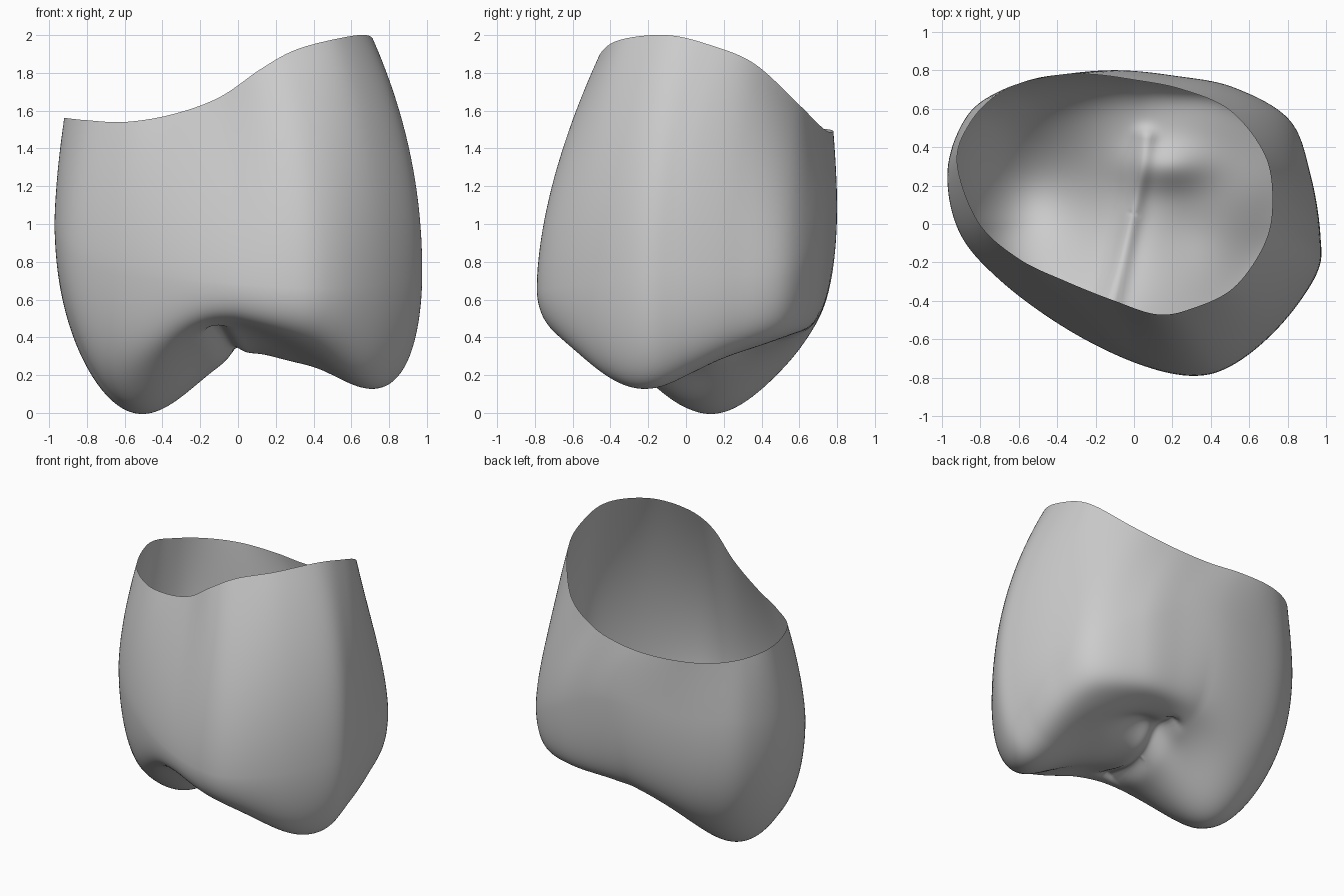
import bpy
import bmesh
from math import exp, pi, sin, sqrt
from mathutils import Vector

default_cube = bpy.data.objects.get("Cube")
if default_cube:
    bpy.data.objects.remove(default_cube, do_unlink=True)

SEGMENTS = 160
WALL_ROWS = 20
CAP_ROWS = 64
CENTRE = Vector((0, 0.05, 0))

# Open upper rim, counter-clockwise from the left side
RIM = [(.72, .12, 1.95), (.68, .36, 1.85), (.5, .59, 1.64), (.25, .7, 1.53),
       (0, .75, 1.49), (-.25, .78, 1.49), (-.5, .76, 1.5), (-.7, .68, 1.51),
       (-.85, .53, 1.53), (-.92, .32, 1.56), (-.81, .01, 1.55), (-.6, -.18, 1.54),
       (-.35, -.3, 1.58), (-.1, -.4, 1.67), (.12, -.47, 1.82), (.3, -.44, 1.92),
       (.52, -.33, 1.98), (.68, -.1, 2)]

# Widest outline of the body, paired with the rim points
BELLY = [(.97, -.06, .75), (.92, .25, .73), (.81, .54, .75), (.52, .71, .9),
         (.22, .77, 1.05), (-.1, .8, 1.1), (-.42, .77, 1.1), (-.68, .7, 1.08),
         (-.87, .56, 1.05), (-.97, .28, 1.02), (-.91, -.04, .88), (-.7, -.29, .77),
         (-.36, -.54, .72), (0, -.72, .68), (.3, -.79, .66), (.52, -.73, .66),
         (.76, -.53, .68), (.95, -.26, .72)]

# Groove running across the chewing surface
GROOVE = [Vector(p) for p in ((-.12, -.4), (-.08, -.25), (0, .1), (.03, .25), (.06, .45))]


def closed_spline(points, count):
    """Sample a closed Catmull-Rom curve evenly by control point."""
    pts = [Vector(p) for p in points]
    n = len(pts)
    samples = []
    for i in range(count):
        k, t = divmod(i * n / count, 1)
        a, b, c, d = (pts[(int(k) + j) % n] for j in (-1, 0, 1, 2))
        samples.append(b + (c - a) * (t / 2)
                       + (a * 2 - b * 5 + c * 4 - d) * (t * t / 2)
                       + (b * 3 - a - c * 3 + d) * (t ** 3 / 2))
    return samples


def bump(x, y, cx, cy, rx, ry):
    return exp(-(((x - cx) / rx) ** 2 + ((y - cy) / ry) ** 2) / 2)


def groove_distance(x, y):
    p = Vector((x, y))
    best = 9
    for a, b in zip(GROOVE, GROOVE[1:]):
        edge = b - a
        t = max(0, min(1, (p - a).dot(edge) / edge.length_squared))
        best = min(best, (p - a - edge * t).length)
    return best


def chewing_height(x, y):
    """Two cusps, a central groove, pits and a raised front notch."""
    z = 0.44
    z -= 0.45 * bump(x, y, -.52, .13, .32, .335)
    z -= 0.335 * bump(x, y, .77, -.26, .31, .35)
    z -= 0.07 * bump(x, y, .26, -.03, .15, .18)
    z -= 0.04 * bump(x, y, .5, .35, .2, .15)
    z += 0.05 * exp(-(groove_distance(x, y) / .05) ** 2)
    z += 0.06 * bump(x, y, -.12, -.5, .2, .2)
    z += 0.08 * bump(x, y, .17, .3, .15, .08)
    return z


rim = closed_spline(RIM, SEGMENTS)
belly = closed_spline(BELLY, SEGMENTS)
bm = bmesh.new()
rows = []

# Side wall, bulging from the rim down to the belly
for i in range(WALL_ROWS):
    t = 1 - i / WALL_ROWS
    row = []
    for r, b in zip(rim, belly):
        bulge = 1.6 + 0.5 * max(0, b.x) - 0.9 * max(0, min(b.x, b.y)) * b.x
        p = b.lerp(r, t ** bulge)
        p.z = b.z + (r.z - b.z) * t
        row.append(bm.verts.new(p))
    rows.append(row)

# Rounded underside, from the belly in to the middle; tighter on two diagonals
for i in range(CAP_ROWS):
    s = sin((1 - i / CAP_ROWS) * pi / 2)
    row = []
    for b in belly:
        p = CENTRE.lerp(b, s)
        base = chewing_height(p.x, p.y)
        facing = b.xy.normalized()
        power = 9.5 + 2 * facing.x + 14 * max(0, facing.x * facing.y)
        curl = 1 - sqrt(max(0, 1 - s ** power))
        p.z = base + (b.z - base) * curl
        row.append(bm.verts.new(p))
    rows.append(row)

for upper, lower in zip(rows, rows[1:]):
    for i in range(SEGMENTS):
        j = (i + 1) % SEGMENTS
        bm.faces.new((upper[i], lower[i], lower[j], upper[j]))

middle = bm.verts.new((CENTRE.x, CENTRE.y, chewing_height(CENTRE.x, CENTRE.y)))
last = rows[-1]
for i in range(SEGMENTS):
    bm.faces.new((last[i], middle, last[(i + 1) % SEGMENTS]))

mesh = bpy.data.meshes.new("tooth_crown")
bm.to_mesh(mesh)
bm.free()
crown = bpy.data.objects.new("tooth_crown", mesh)
bpy.context.collection.objects.link(crown)

# Plain grey finish
grey = bpy.data.materials.new("light_grey")
grey.use_nodes = True
colour = (0.6, 0.6, 0.6, 1)
grey.diffuse_color = colour
grey.node_tree.nodes["Principled BSDF"].inputs["Base Color"].default_value = colour
mesh.materials.append(grey)

bpy.ops.object.select_all(action='DESELECT')
crown.select_set(True)
bpy.context.view_layer.objects.active = crown
bpy.ops.object.shade_smooth()
